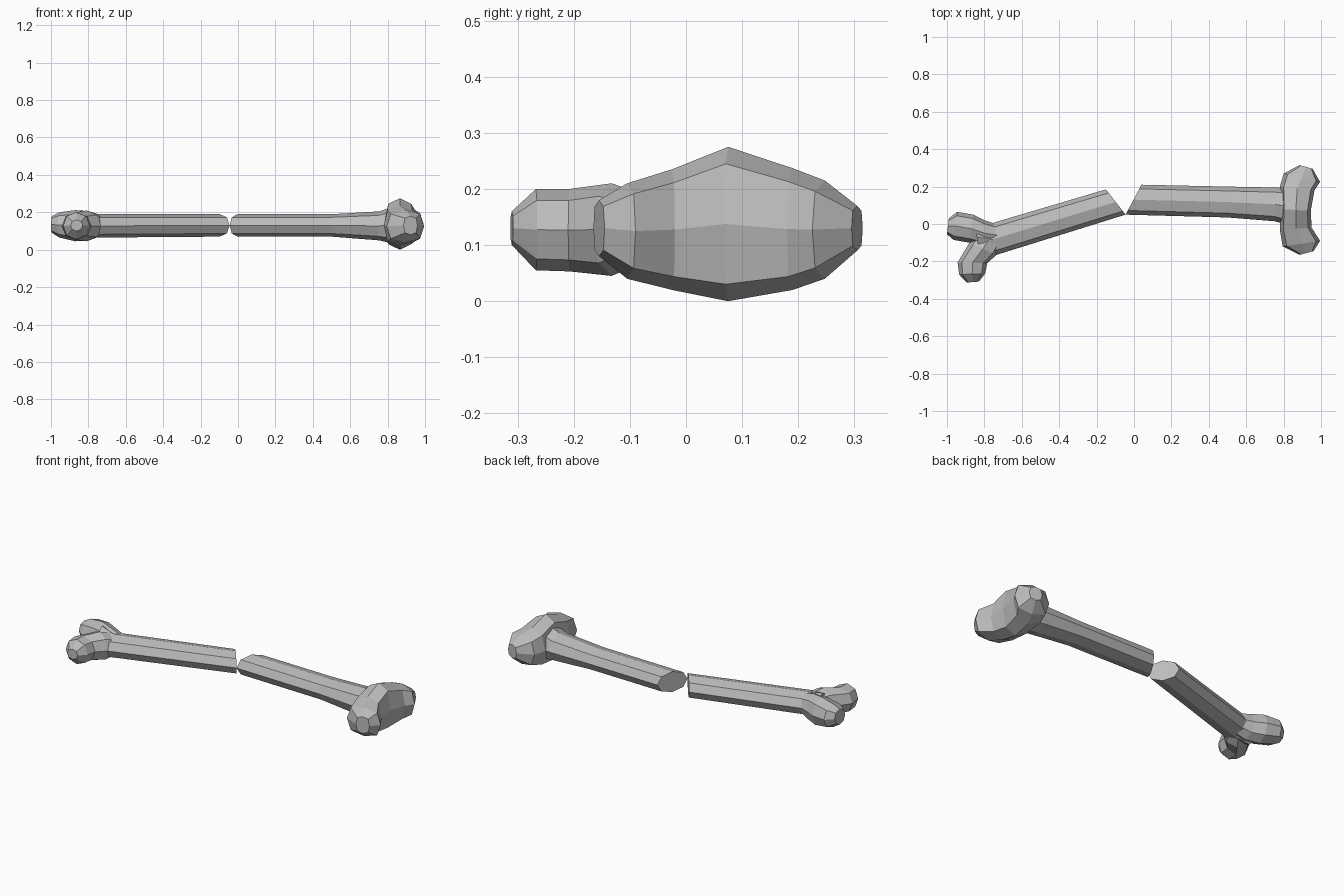
import bpy
import bmesh
from math import cos, sin, pi
from mathutils import Vector

cube = bpy.data.objects.get("Cube")
if cube:
    bpy.data.objects.remove(cube, do_unlink=True)

GREY = (0.5, 0.5, 0.5, 1.0)
bone_grey = bpy.data.materials.new("bone_grey")
bone_grey.use_nodes = True
bone_grey.diffuse_color = GREY
bone_grey.node_tree.nodes["Principled BSDF"].inputs["Base Color"].default_value = GREY


def loft(name, rings, k=0.72):
    """Skin eight-sided rings, each given as (side a, side b, low z, high z);
    k sets how far the diagonal corners reach out."""
    bm = bmesh.new()
    loops = []
    for a, b, low, high in rings:
        a, b = Vector(a), Vector(b)
        mid, half = (a + b) / 2, (b - a) / 2
        mid_z, half_z = (low + high) / 2, (high - low) / 2
        loop = []
        for i in range(8):
            reach = k / cos(pi / 4) if i % 2 else 1
            p = mid + half * cos(i * pi / 4) * reach
            loop.append(bm.verts.new((p.x, p.y, mid_z + half_z * sin(i * pi / 4) * reach)))
        loops.append(loop)
    for r, s in zip(loops, loops[1:]):
        for i in range(8):
            j = (i + 1) % 8
            bm.faces.new((r[i], r[j], s[j], s[i]))
    bm.faces.new(loops[0])
    bm.faces.new(loops[-1])
    bmesh.ops.recalc_face_normals(bm, faces=bm.faces)
    mesh = bpy.data.meshes.new(name)
    bm.to_mesh(mesh)
    bm.free()
    mesh.materials.append(bone_grey)
    obj = bpy.data.objects.new(name, mesh)
    bpy.context.collection.objects.link(obj)
    return obj


# Straight half of the shaft, cut at a slant where it snapped
loft("left_shaft", [
    ((0.04, 0.21), (-0.045, 0.05), 0.07, 0.19),
    ((0.5, 0.2), (0.5, 0.035), 0.07, 0.19),
    ((0.76, 0.195), (0.75, 0.015), 0.05, 0.205),
    ((0.84, 0.19), (0.84, -0.01), 0.03, 0.235),
])

# Bent half of the shaft, meeting the other at the front of the break
loft("right_shaft", [
    ((-0.15, 0.185), (-0.045, 0.05), 0.07, 0.19),
    ((-0.775, 0.0), (-0.735, -0.165), 0.065, 0.19),
    ((-0.85, -0.01), (-0.83, -0.13), 0.045, 0.212),
])

# Wide joint head with a flat outer face
loft("left_head", [
    ((0.885, 0.315), (0.955, 0.295), 0.09, 0.17),
    ((0.8, 0.27), (0.995, 0.225), 0.04, 0.215),
    ((0.78, 0.2), (0.965, 0.18), 0.02, 0.237),
    ((0.785, 0.08), (0.945, 0.07), 0.0, 0.275),
    ((0.78, -0.03), (0.95, -0.02), 0.02, 0.235),
    ((0.795, -0.12), (0.995, -0.09), 0.04, 0.21),
    ((0.885, -0.165), (0.96, -0.145), 0.08, 0.18),
], k=0.78)

# Two splayed knobs on the bent half
loft("right_back_knob", [
    ((-0.74, 0.0), (-0.72, -0.12), 0.075, 0.185),
    ((-0.8, 0.02), (-0.79, -0.12), 0.05, 0.205),
    ((-0.86, 0.05), (-0.88, -0.1), 0.045, 0.212),
    ((-0.945, 0.065), (-0.965, -0.085), 0.065, 0.2),
    ((-0.99, 0.03), (-1.0, -0.055), 0.09, 0.18),
])
loft("right_front_knob", [
    ((-0.83, -0.03), (-0.71, -0.12), 0.07, 0.19),
    ((-0.88, -0.1), (-0.735, -0.165), 0.045, 0.21),
    ((-0.943, -0.205), (-0.785, -0.21), 0.053, 0.2),
    ((-0.935, -0.27), (-0.795, -0.265), 0.055, 0.2),
    ((-0.895, -0.313), (-0.83, -0.308), 0.1, 0.16),
])
